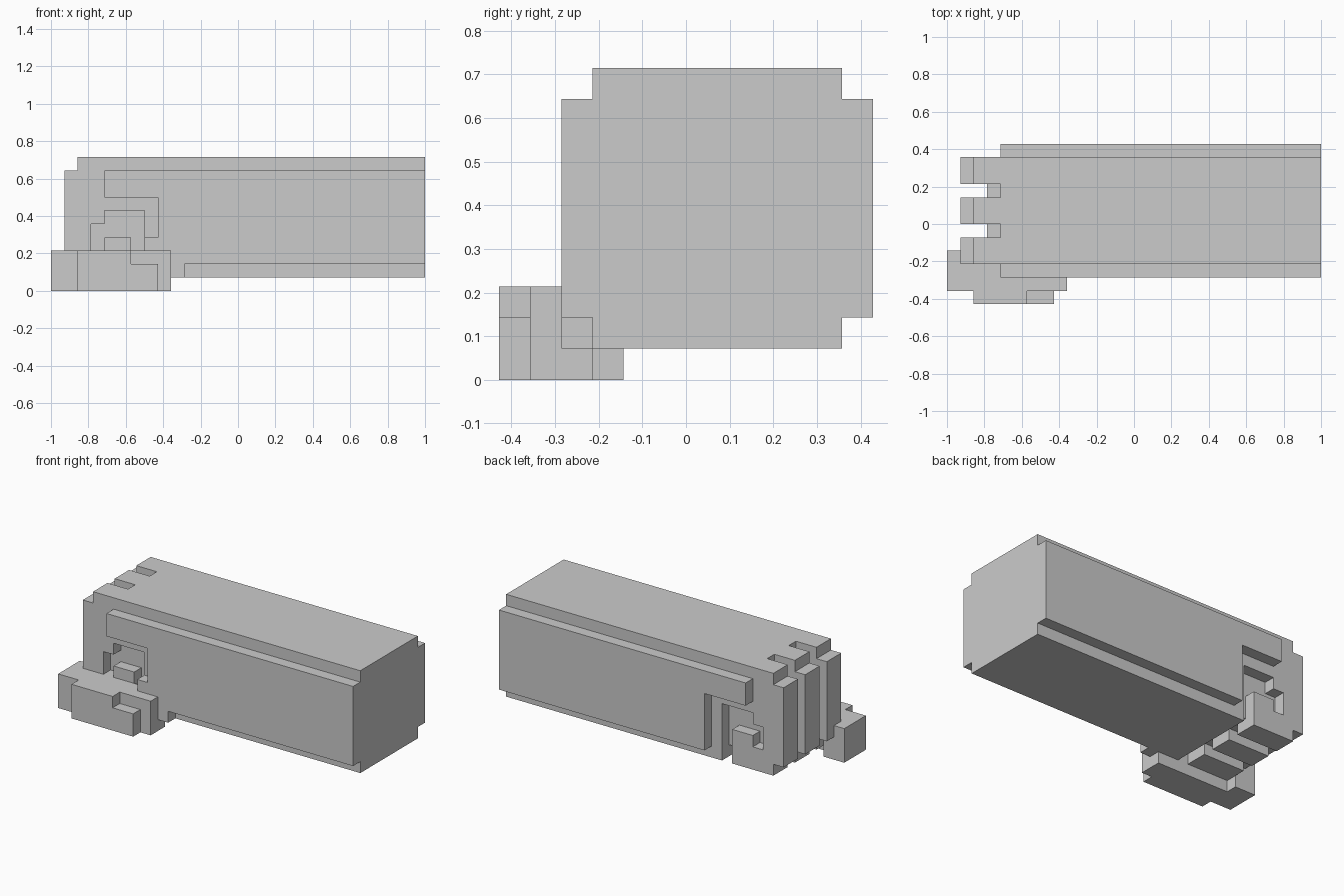
import bpy, bmesh

if "Cube" in bpy.data.objects:
    bpy.data.objects.remove(bpy.data.objects["Cube"])

U = 1 / 14  # block size of the design grid


def prism(name, pts, lo, hi, axis='Y'):
    """Extrude a flat outline (x,z along Y, or x,y along Z), in grid units."""
    bm = bmesh.new()
    if axis == 'Y':
        vs = [bm.verts.new((a * U, lo * U, b * U)) for a, b in pts]
        move = (0, (hi - lo) * U, 0)
    else:
        vs = [bm.verts.new((a * U, b * U, lo * U)) for a, b in pts]
        move = (0, 0, (hi - lo) * U)
    ext = bmesh.ops.extrude_face_region(bm, geom=[bm.faces.new(vs)], use_keep_orig=True)
    bmesh.ops.translate(bm, vec=move,
                        verts=[g for g in ext['geom'] if isinstance(g, bmesh.types.BMVert)])
    bmesh.ops.recalc_face_normals(bm, faces=bm.faces)
    me = bpy.data.meshes.new(name)
    bm.to_mesh(me)
    bm.free()
    ob = bpy.data.objects.new(name, me)
    bpy.context.scene.collection.objects.link(ob)
    return ob


def rect(x0, x1, z0, z1):
    return [(x0, z0), (x1, z0), (x1, z1), (x0, z1)]


def cut(target, cutter):
    mod = target.modifiers.new(cutter.name, 'BOOLEAN')
    mod.operation, mod.solver, mod.object = 'DIFFERENCE', 'EXACT', cutter
    cutter.hide_render = True
    cutter.hide_set(True)


# long main body with stepped nose
body = prism("main_body", [(-12, 1), (14, 1), (14, 10), (-12, 10), (-12, 9),
                           (-13, 9), (-13, 2), (-12, 2)], -3, 5)

# nose slots that wrap over the top and under the bottom
slot = [(-20, 0), (-8, 0), (-8, 2), (-11, 2), (-11, 9), (-10, 9), (-10, 11), (-20, 11)]
for i, y in enumerate((-1, 2)):
    cut(body, prism(f"slot_cutter_{i}", slot, y, y + 1))

# hooked recess on both flanks, joined by a groove underneath
hook = [(-8, 0), (-7, 0), (-7, 6), (-10, 6), (-10, 5), (-11, 5),
        (-11, 3), (-10, 3), (-10, 4), (-8, 4)]
for i, (lo, hi) in enumerate(((-4, -2), (4, 6))):
    cut(body, prism(f"recess_cutter_{i}", hook, lo, hi))
cut(body, prism("groove_cutter", rect(-8, -7, 0, 2), -5, 7))

# raised side panels; the front one has an extra toe
top = [(14, 2), (14, 9), (-10, 9), (-10, 7), (-6, 7)]
prism("back_side_panel", top + [(-6, 2)], 5, 6)
prism("front_side_panel", top + [(-6, 4), (-7, 4), (-7, 2)], -4, -3)

# foot block beside the nose
prism("foot", [(-14, -5), (-12, -5), (-12, -6), (-8, -6), (-8, -5), (-5, -5),
               (-5, -3), (-12, -3), (-12, -2), (-14, -2)], 0, 3, 'Z')
prism("foot_step", rect(-8, -6, 0, 2), -6, -5)
prism("foot_spacer", rect(-5, -4, 1, 2), -4, -3)
